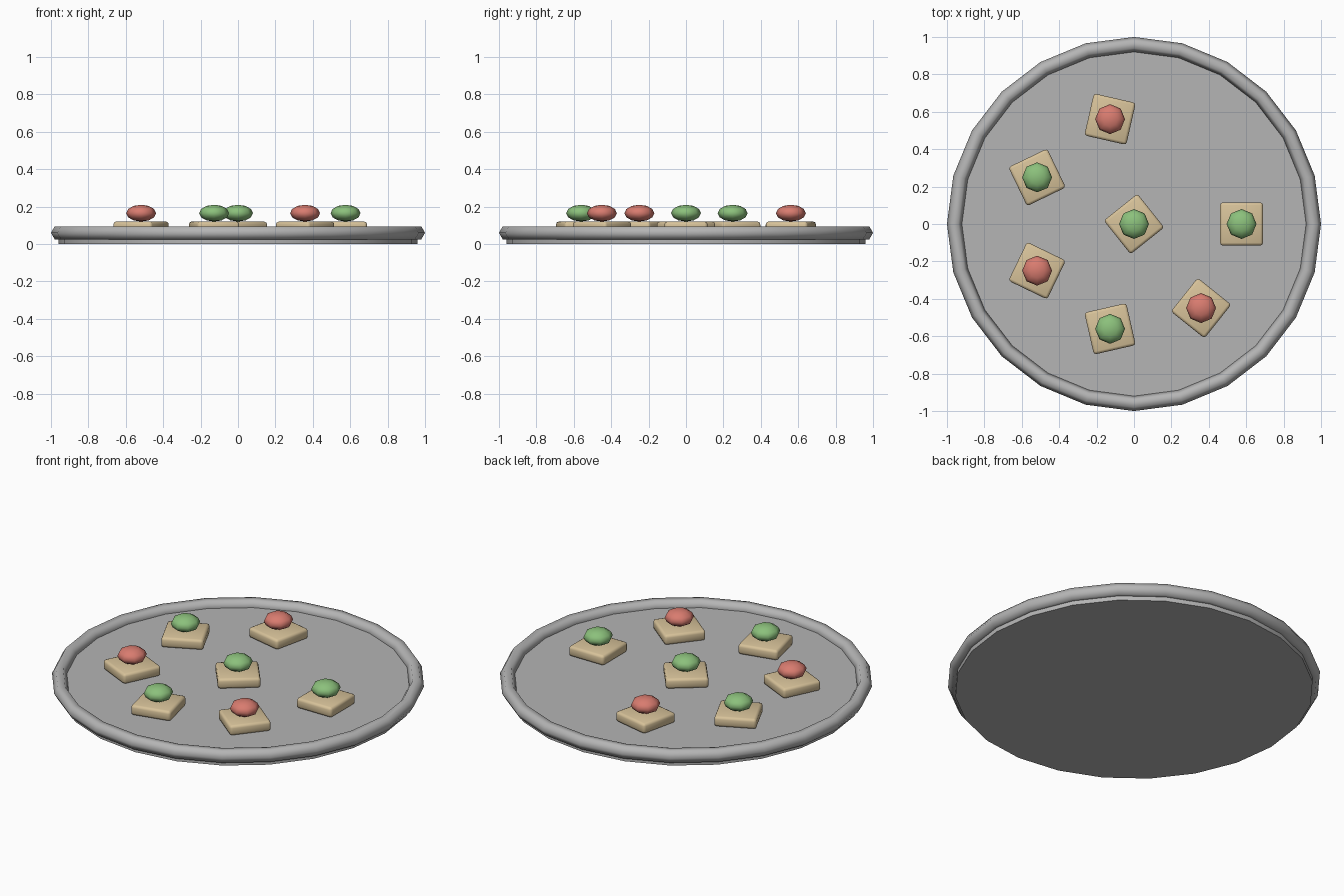
import bpy, bmesh, math
from mathutils import Matrix

if "Cube" in bpy.data.objects:
    bpy.data.objects.remove(bpy.data.objects["Cube"])


def material(name, rgb):
    m = bpy.data.materials.new(name)
    m.diffuse_color = (*rgb, 1)
    m.use_nodes = True
    m.node_tree.nodes["Principled BSDF"].inputs["Base Color"].default_value = m.diffuse_color
    return m


GREY = material("tray grey", (0.46, 0.46, 0.46))
BISCUIT = material("biscuit", (0.68, 0.54, 0.32))
RED = material("topping red", (0.69, 0.20, 0.16))
GREEN = material("topping green", (0.26, 0.53, 0.20))


def finish(name, bm, mat, loc=(0, 0, 0), rot=0, angle=None):
    bmesh.ops.recalc_face_normals(bm, faces=bm.faces)
    me = bpy.data.meshes.new(name)
    bm.to_mesh(me)
    bm.free()
    me.materials.append(mat)
    ob = bpy.data.objects.new(name, me)
    bpy.context.collection.objects.link(ob)
    ob.location = loc
    ob.rotation_euler.z = rot
    if angle:
        bpy.ops.object.select_all(action='DESELECT')
        ob.select_set(True)
        bpy.context.view_layer.objects.active = ob
        bpy.ops.object.shade_smooth_by_angle(angle=math.radians(angle))
    return ob


# Tray base: 24-sided disc with a vertex on each axis
SIDES = 24
bm = bmesh.new()
ring = [bm.verts.new((0.96 * math.cos(math.tau * i / SIDES),
                      0.96 * math.sin(math.tau * i / SIDES), 0)) for i in range(SIDES)]
face = bm.faces.new(ring)
ext = bmesh.ops.extrude_face_region(bm, geom=[face], use_keep_orig=True)
top = [v for v in ext['geom'] if isinstance(v, bmesh.types.BMVert)]
bmesh.ops.translate(bm, verts=top, vec=(0, 0, 0.06))
finish("tray_base", bm, GREY, angle=30)

# Rolled rim: ring with a six-sided section
bm = bmesh.new()
SEC = 6
loops = []
for i in range(SIDES):
    a = math.tau * i / SIDES
    loop = []
    for j in range(SEC):
        b = math.tau * j / SEC
        r = 0.96 + 0.04 * math.cos(b)
        loop.append(bm.verts.new((r * math.cos(a), r * math.sin(a), 0.06 + 0.04 * math.sin(b))))
    loops.append(loop)
for i in range(SIDES):
    for j in range(SEC):
        p, q, k = loops[i], loops[(i + 1) % SIDES], (j + 1) % SEC
        bm.faces.new((p[j], q[j], q[k], p[k]))
finish("tray_rim", bm, GREY, angle=65)


# One canape: bevelled biscuit with a flattened round topping
def canape(i, x, y, rot, mat):
    bm = bmesh.new()
    bmesh.ops.create_cube(bm, size=1, matrix=Matrix.Diagonal((0.23, 0.23, 0.06, 1)))
    bmesh.ops.bevel(bm, geom=bm.edges[:], offset=0.015, segments=2, profile=0.5, affect='EDGES')
    finish(f"biscuit_{i}", bm, BISCUIT, (x, y, 0.09), rot, 50)
    bm = bmesh.new()
    bmesh.ops.create_uvsphere(bm, u_segments=8, v_segments=6, radius=0.08,
                              matrix=Matrix.Diagonal((1, 1, 0.56, 1)))
    finish(f"topping_{i}", bm, mat, (x, y, 0.165), 0, 65)


# Seven canapes: six on a ring, one place left empty and its canape put in the middle
for i in range(7):
    a = math.tau * i / 7
    r = 0 if i == 1 else 0.575
    canape(i, r * math.cos(a), r * math.sin(a), -a,
           RED if i in (2, 4, 6) else GREEN)
